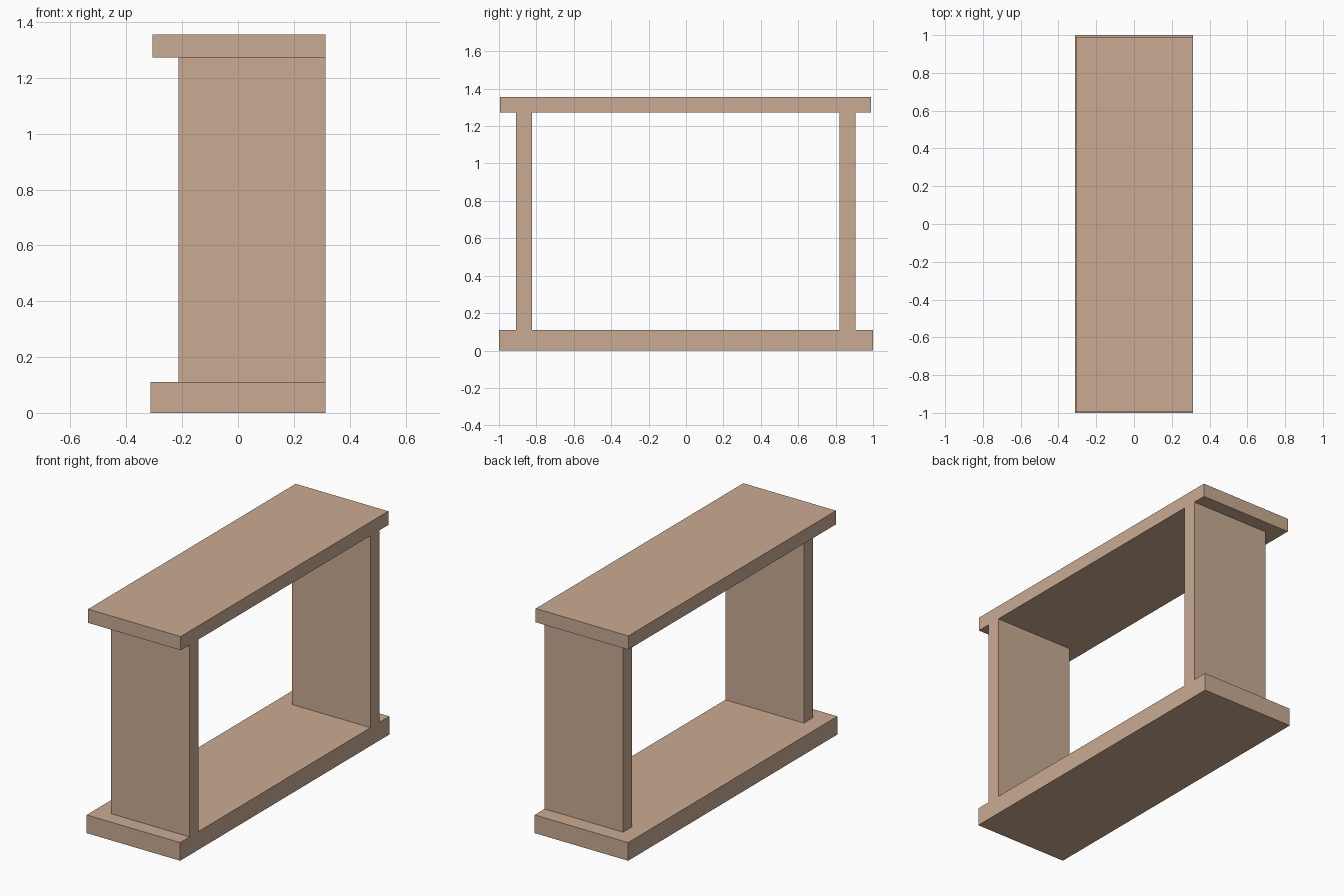
import bpy
import bmesh
from mathutils import Vector

if "Cube" in bpy.data.objects:
    bpy.data.objects.remove(bpy.data.objects["Cube"])

wood = bpy.data.materials.new("light_wood")
wood.diffuse_color = (0.59, 0.41, 0.29, 1.0)
wood.use_nodes = True
wood.node_tree.nodes["Principled BSDF"].inputs["Base Color"].default_value = wood.diffuse_color


def board(name, low, high):
    """Box-shaped board between two opposite corners."""
    low, high = Vector(low), Vector(high)
    bm = bmesh.new()
    bmesh.ops.create_cube(bm, size=1.0)
    bmesh.ops.scale(bm, vec=high - low, verts=bm.verts)
    mesh = bpy.data.meshes.new(name)
    bm.to_mesh(mesh)
    bm.free()
    mesh.materials.append(wood)
    obj = bpy.data.objects.new(name, mesh)
    obj.location = (low + high) / 2
    bpy.context.collection.objects.link(obj)
    return obj


FLUSH_X = 0.313              # all boards line up on this side
BASE_TOP = 0.11
SHELF_BOTTOM = 1.272

# Base slab and slightly smaller top slab
board("base_board", (-0.313, -1.0, 0.0), (FLUSH_X, 1.0, BASE_TOP))
board("top_board", (-0.307, -0.995, SHELF_BOTTOM), (FLUSH_X, 0.99, 1.355))

# Upright side panels, set back on the -x side
for name, y0, y1 in (("front_panel", -0.91, -0.823), ("back_panel", 0.82, 0.905)):
    board(name, (-0.213, y0, BASE_TOP), (FLUSH_X, y1, SHELF_BOTTOM))
